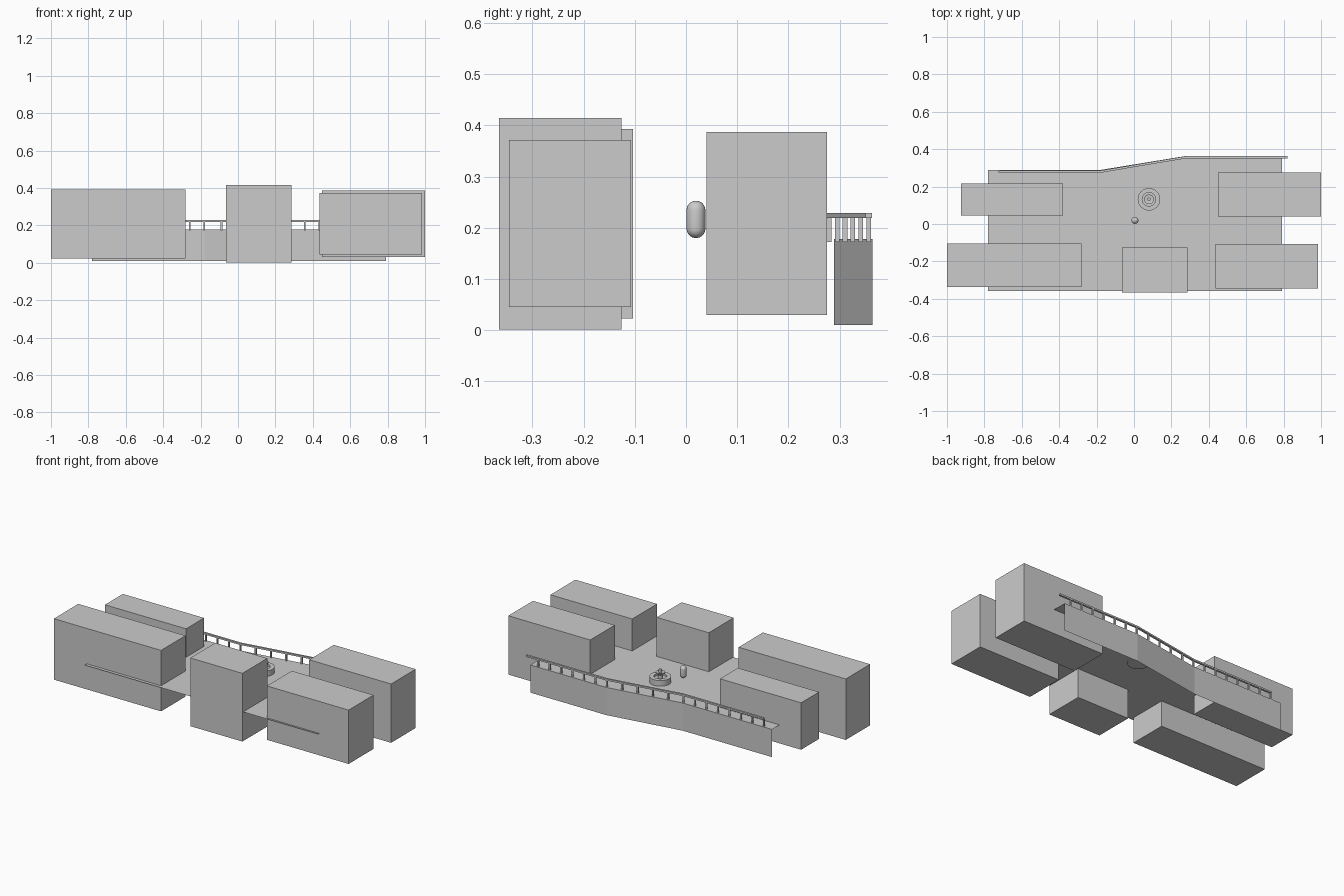
import bpy, bmesh, math

if "Cube" in bpy.data.objects:
    bpy.data.objects.remove(bpy.data.objects["Cube"])


def make(name, verts, faces):
    mesh = bpy.data.meshes.new(name)
    mesh.from_pydata(verts, [], faces)
    bm = bmesh.new()
    bm.from_mesh(mesh)
    bmesh.ops.recalc_face_normals(bm, faces=bm.faces)
    bm.to_mesh(mesh)
    bm.free()
    ob = bpy.data.objects.new(name, mesh)
    bpy.context.collection.objects.link(ob)
    return ob


def loft(name, sections):
    # joins equal rings into a closed solid
    n = len(sections[0])
    verts = [v for s in sections for v in s]
    faces = [(k * n + i, k * n + (i + 1) % n, (k + 1) * n + (i + 1) % n, (k + 1) * n + i)
             for k in range(len(sections) - 1) for i in range(n)]
    faces += [tuple(range(n)), tuple(range(len(verts) - n, len(verts)))]
    return make(name, verts, faces)


def box(name, x0, x1, y0, y1, z0, z1):
    return loft(name, [[(x0, y0, z), (x1, y0, z), (x1, y1, z), (x0, y1, z)] for z in (z0, z1)])


def lathe(name, cx, cy, profile, sides=32, angle=35):
    ob = loft(name, [[(cx + r * math.cos(2 * math.pi * i / sides),
                       cy + r * math.sin(2 * math.pi * i / sides), z) for i in range(sides)]
                     for r, z in profile])
    bpy.ops.object.select_all(action='DESELECT')
    ob.select_set(True)
    bpy.context.view_layer.objects.active = ob
    bpy.ops.object.shade_smooth_by_angle(angle=math.radians(angle))
    return ob


# buildings around the plaza
box("building_front_left", -1.0, -0.28, -0.338, -0.104, 0.023, 0.393)
box("building_back_left", -0.925, -0.38, 0.045, 0.217, 0.066, 0.351)
box("building_front_middle", -0.065, 0.285, -0.365, -0.126, 0.001, 0.415)
box("building_front_right", 0.436, 0.985, -0.346, -0.107, 0.045, 0.372)
box("building_back_right", 0.45, 1.0, 0.04, 0.276, 0.03, 0.387)

# thin plaza floor with a bent back edge, and the retaining wall hanging from it
DECK = 0.178
edge = [(-0.78, 0.289), (-0.18, 0.289), (0.28, 0.364), (0.79, 0.364)]
outline = [(0.79, -0.358), (-0.78, -0.358)] + edge
make("plaza_floor", [(x, y, DECK) for x, y in outline], [tuple(range(6))])
make("retaining_wall", [(x, y, z) for z in (0.01, DECK) for x, y in edge],
     [(i, i + 1, i + 5, i + 4) for i in range(3)])

# handrail following the back edge
path = [(-0.72, 0.28), (-0.18, 0.28), (0.28, 0.357), (0.82, 0.357)]
h = 0.006
loft("handrail", [[(x, y - h, 0.219), (x, y + h, 0.219), (x, y + h, 0.229), (x, y - h, 0.229)]
                  for x, y in path])

# rail posts, evenly spaced on each stretch
p = 0.0045
for (ax, ay), (bx, by), count in zip(path, path[1:], (7, 5, 7)):
    for i in range(count):
        t = i / count
        x, y = ax + (bx - ax) * t, ay + (by - ay) * t
        box("rail_post", x - p, x + p, y - p, y + p, 0.172, 0.222)

# fountain: basin, pedestal bowl and spout
FX, FY = 0.08, 0.132
lathe("fountain_basin", FX, FY, [(0.06, 0.172), (0.06, 0.212), (0.036, 0.212), (0.036, 0.2)])
lathe("fountain_bowl", FX, FY, [(0.012, 0.199), (0.012, 0.222), (0.026, 0.232),
                                (0.026, 0.238), (0.017, 0.236)])
lathe("fountain_spout", FX, FY, [(0.009, 0.232), (0.009, 0.254)])

# capsule standing figure
R = 0.0185
arc = [math.radians(a) for a in range(-85, 1, 17)]
half = [(R * math.cos(a), R * math.sin(a)) for a in arc]
capsule = [(r, 0.18 + R + z) for r, z in half] + [(r, 0.253 - R - z) for r, z in reversed(half)]
lathe("capsule_figure", 0.005, 0.0195, capsule, 24)
